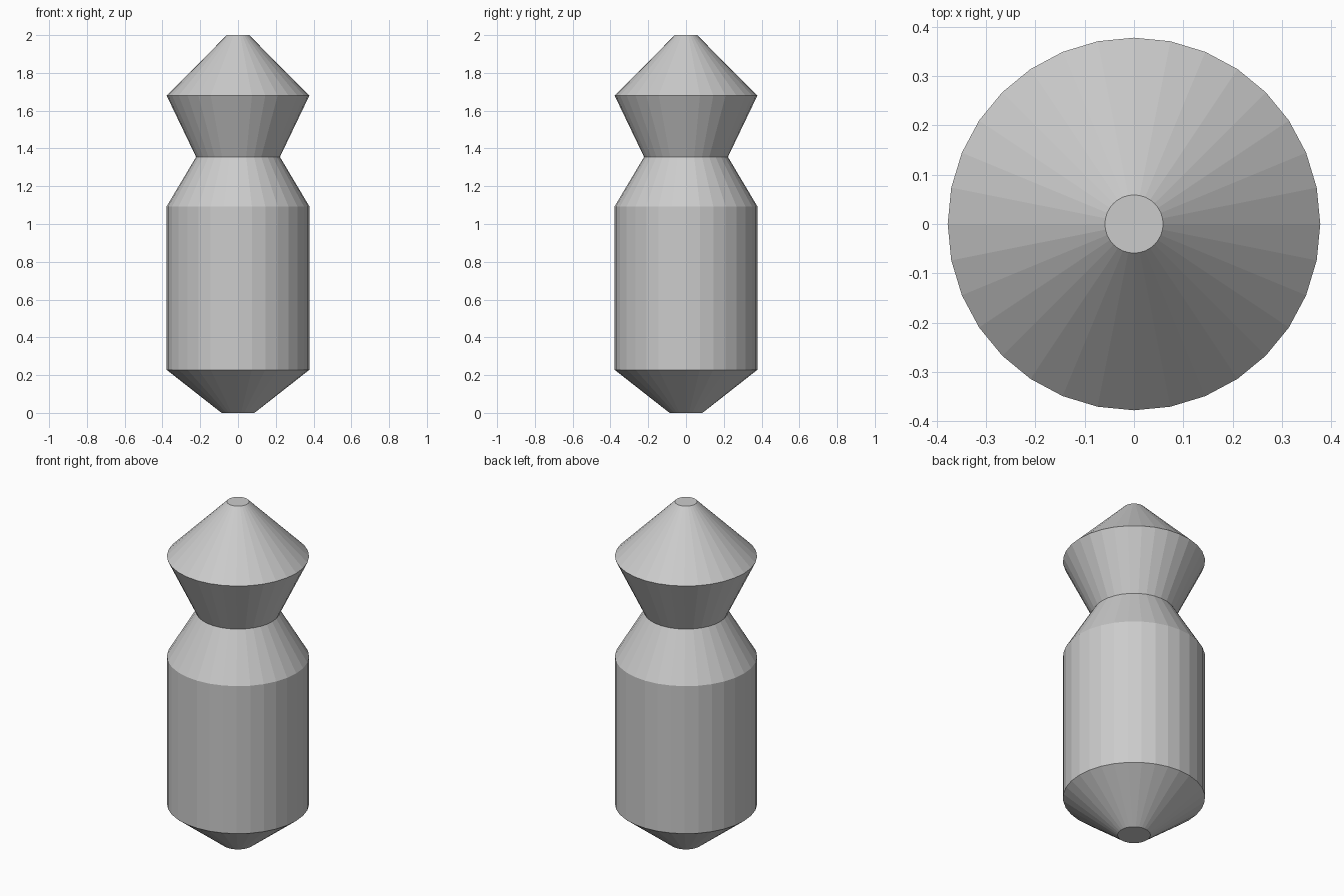
import bpy, bmesh
from math import sin, cos, tau

if "Cube" in bpy.data.objects:
    bpy.data.objects.remove(bpy.data.objects["Cube"])

SIDES = 32

# Outline from base to tip: (radius, height)
PROFILE = [(0.087, 0.0), (0.378, 0.228), (0.378, 1.093),
           (0.222, 1.355), (0.378, 1.68), (0.059, 2.0)]


def lathe(name, profile):
    bm = bmesh.new()
    rings = [[bm.verts.new((r * cos(tau * i / SIDES), r * sin(tau * i / SIDES), z))
              for i in range(SIDES)] for r, z in profile]
    # Side walls
    for low, high in zip(rings, rings[1:]):
        for i in range(SIDES):
            j = (i + 1) % SIDES
            bm.faces.new((low[i], low[j], high[j], high[i]))
    # Flat end caps
    bm.faces.new(rings[0][::-1])
    bm.faces.new(rings[-1])
    mesh = bpy.data.meshes.new(name)
    bm.to_mesh(mesh)
    bm.free()
    obj = bpy.data.objects.new(name, mesh)
    bpy.context.collection.objects.link(obj)
    return obj


# Turned body with tapered foot, pinched neck and conical head
lathe("turned_body", PROFILE)
